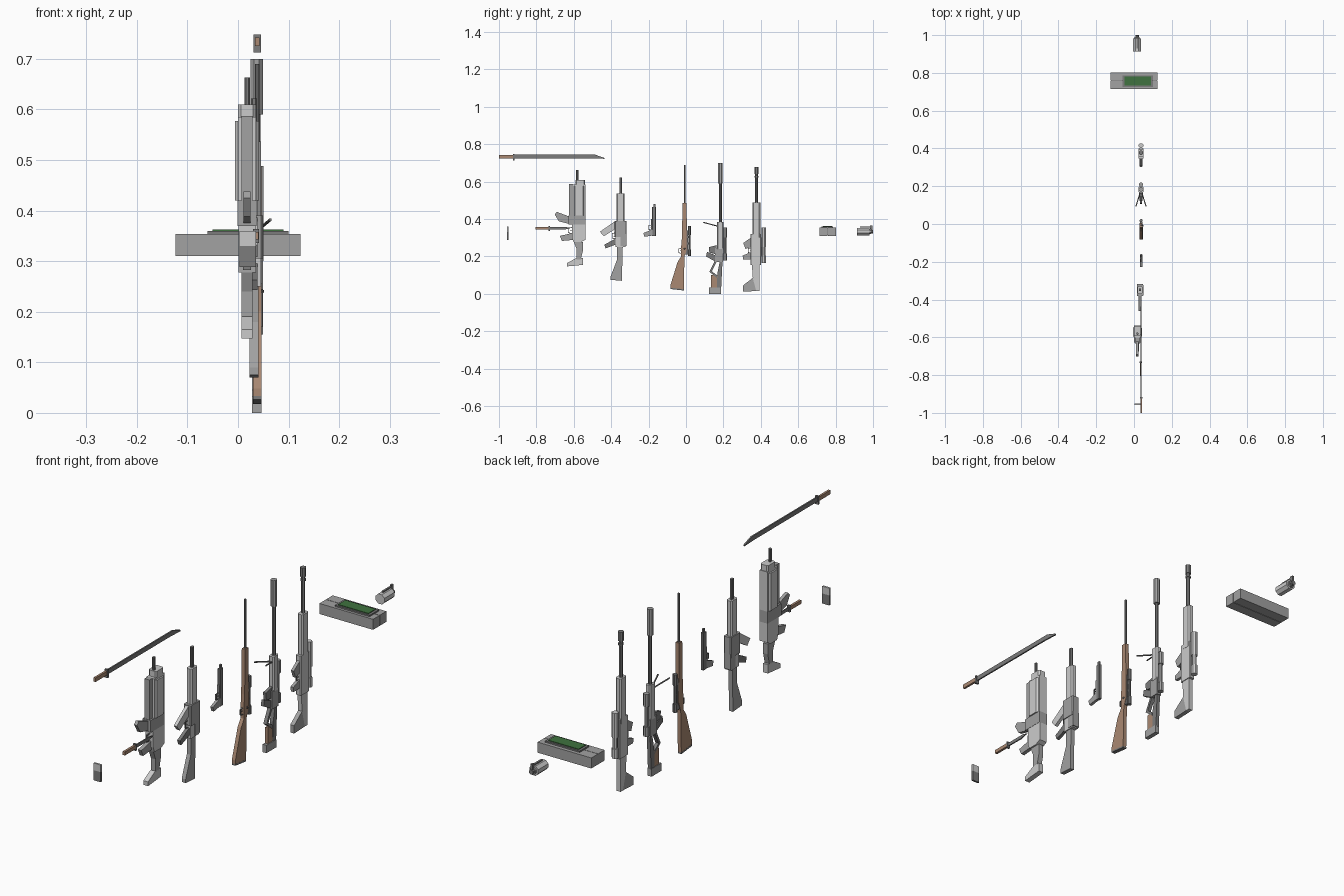
import bpy, bmesh, math
from mathutils import Vector

if "Cube" in bpy.data.objects:
    bpy.data.objects.remove(bpy.data.objects["Cube"])

COL = {"light": (.62, .62, .62, 1), "mid": (.36, .36, .36, 1), "dark": (.2, .2, .2, 1),
       "wood": (.4, .25, .17, 1), "green": (.05, .17, .05, 1)}
MATS = {}
for key, c in COL.items():
    MATS[key] = bpy.data.materials.new(key)
    MATS[key].diffuse_color = c


def finish(name, bm, mat):
    bmesh.ops.recalc_face_normals(bm, faces=bm.faces)
    me = bpy.data.meshes.new(name)
    bm.to_mesh(me)
    bm.free()
    ob = bpy.data.objects.new(name, me)
    me.materials.append(MATS[mat])
    bpy.context.collection.objects.link(ob)
    return ob


def prism(name, a, b, mat):
    """Solid between two matching outlines."""
    bm = bmesh.new()
    va, vb = [bm.verts.new(p) for p in a], [bm.verts.new(p) for p in b]
    bm.faces.new(va)
    bm.faces.new(vb[::-1])
    for i in range(len(va)):
        j = (i + 1) % len(va)
        bm.faces.new((va[i], vb[i], vb[j], va[j]))
    return finish(name, bm, mat)


def plate(name, pts, cx, w, mat="mid"):
    """Side profile (y, z) given thickness w in x."""
    return prism(name, [(cx - w / 2, y, z) for y, z in pts],
                 [(cx + w / 2, y, z) for y, z in pts], mat)


def bar(name, y0, y1, z0, z1, cx, w, mat="mid", cut=0):
    """Upright block with optional chamfered long edges."""
    a, b = cx - w / 2, cx + w / 2
    if cut:
        o = [(a + cut, y0), (b - cut, y0), (b, y0 + cut), (b, y1 - cut),
             (b - cut, y1), (a + cut, y1), (a, y1 - cut), (a, y0 + cut)]
    else:
        o = [(a, y0), (b, y0), (b, y1), (a, y1)]
    return prism(name, [(x, y, z0) for x, y in o], [(x, y, z1) for x, y in o], mat)


def rod(name, p, q, r, mat="dark", n=8):
    """Low-sided cylinder between two points."""
    p, q = Vector(p), Vector(q)
    rot = (q - p).to_track_quat('Z', 'Y')
    ring = [rot @ Vector((r * math.cos(t), r * math.sin(t), 0))
            for t in [math.tau * (i + .5) / n for i in range(n)]]
    return prism(name, [p + v for v in ring], [q + v for v in ring], mat)


def trigger(name, cx, y, z, d=.016, h=.03):
    """Thin C-shaped guard opening towards +y, plus the trigger blade."""
    t = .003
    plate(name + "_trigger_guard", [(y, z), (y - d, z + .003), (y - d, z + h - .003), (y, z + h),
                                    (y, z + h - t), (y - d + t, z + h - t - .003),
                                    (y - d + t, z + t + .003), (y, z + t)], cx, .005, "dark")
    plate(name + "_trigger", [(y, z + .013), (y - d * .6, z + .015), (y, z + .018)], cx, .003, "dark")


def scope(name, cx, y, z0, z1, r, mat="dark"):
    h = z1 - z0
    rod(name + "_tube", (cx, y, z0), (cx, y, z1), r * .65, mat)
    rod(name + "_front_bell", (cx, y, z1 - h * .3), (cx, y, z1), r, mat)
    rod(name + "_eyepiece", (cx, y, z0), (cx, y, z0 + h * .22), r, mat)
    for i, f in enumerate((.38, .6)):
        bar(f"{name}_mount_{i}", y - r * 1.7, y, z0 + h * f, z0 + h * f + .01, cx, .008, "dark")


# Sword, lying along y
c = .038
bar("sword_handle", -1, -.925, .725, .742, c, .009, "wood")
bar("sword_guard", -.925, -.917, .713, .748, c, .014, "dark")
plate("sword_blade", [(-.917, .725), (-.5, .725), (-.437, .722), (-.437, .727),
                      (-.485, .744), (-.917, .744)], c, .006, "dark")

# Knife, lying along y
bar("knife_handle", -.805, -.735, .343, .358, .036, .01, "wood")
bar("knife_guard", -.735, -.728, .336, .364, .036, .012, "dark")
plate("knife_blade", [(-.728, .344), (-.65, .343), (-.615, .352), (-.64, .357), (-.728, .357)], .036, .005, "dark")

# Small two-part flat case
bar("case_bottom", -.957, -.949, .288, .33, .019, .033, "dark")
bar("case_top", -.957, -.949, .33, .36, .019, .033, "light")

# Heavy gun
c = .018
bar("heavy_barrel", -.587, -.574, .605, .663, c, .011, "dark", .003)
bar("heavy_muzzle_block", -.592, -.54, .583, .61, c, .036, "light", .006)
bar("heavy_body", -.604, -.537, .42, .585, c, .036, "light")
bar("heavy_side_panels", -.6, -.545, .42, .577, c, .048, "light", .006)
bar("heavy_front_slab", -.626, -.604, .415, .587, c, .022, "mid")
bar("heavy_receiver", -.628, -.537, .37, .42, c, .037, "mid")
plate("heavy_lower", [(-.61, .37), (-.537, .37), (-.537, .29), (-.56, .278), (-.602, .278), (-.61, .3)], c, .035, "light")
plate("heavy_magazine", [(-.628, .375), (-.68, .388), (-.702, .425), (-.69, .438), (-.628, .415)], c, .014, "mid")
plate("heavy_grip", [(-.608, .288), (-.663, .283), (-.675, .31), (-.608, .325)], c, .016, "mid")
trigger("heavy", c, -.608, .322, .022, .035)
plate("heavy_stock", [(-.6, .278), (-.55, .278), (-.55, .235), (-.562, .185), (-.585, .185), (-.585, .24)], c, .022, "mid")
plate("heavy_stock_foot", [(-.59, .19), (-.55, .192), (-.55, .155), (-.635, .147), (-.635, .165)], c, .022, "light")

# Assault gun
c = .032
bar("assault_barrel", -.356, -.341, .53, .622, c, .012, "dark", .003)
bar("assault_handguard", -.371, -.328, .39, .537, c, .026, "light", .006)
bar("assault_receiver", -.382, -.318, .305, .39, c, .034, "mid", .004)
bar("assault_lower_receiver", -.377, -.323, .25, .32, c, .026, "light")
bar("assault_side_cover", -.35, -.318, .255, .32, c, .03, "mid")
plate("assault_magazine", [(-.38, .345), (-.44, .308), (-.46, .332), (-.445, .343), (-.38, .388)], c, .014, "light")
plate("assault_grip", [(-.377, .263), (-.43, .243), (-.437, .263), (-.377, .295)], c, .014, "dark")
trigger("assault", c, -.377, .293, .018, .035)
plate("assault_stock", [(-.368, .25), (-.338, .25), (-.343, .07), (-.404, .075), (-.404, .09), (-.37, .18)], c, .018, "mid")

# Pistol
c = .038
bar("pistol_barrel", -.175, -.164, .46, .48, c, .008, "dark")
bar("pistol_slide", -.181, -.16, .31, .465, c, .013, "dark", .002)
bar("pistol_frame", -.186, -.178, .32, .4, c, .01, "mid")
plate("pistol_grip", [(-.178, .312), (-.222, .305), (-.228, .325), (-.178, .345)], c, .012, "mid")
trigger("pistol", c, -.183, .34, .018, .03)

# Wooden scoped rifle
c = .038
rod("rifle_barrel", (c, -.006, .3), (c, -.006, .69), .005)
plate("rifle_wood_stock", [(-.018, .487), (.003, .487), (.006, .24), (-.008, .2), (-.012, .025), (-.083, .033),
                           (-.083, .048), (-.045, .17), (-.026, .2), (-.026, .25), (-.022, .3)], c, .016, "wood")
plate("rifle_butt_pad", [(-.012, .025), (-.012, .018), (-.083, .026), (-.083, .033)], c, .017, "dark")
bar("rifle_action", -.012, .01, .21, .34, c, .012, "dark")
rod("rifle_bolt", (c, 0, .245), (c + .012, -.01, .24), .003)
scope("rifle_scope", c, .018, .203, .362, .009)
trigger("rifle", c, -.024, .215)

# Sniper rifle with bipod
c = .037
rod("sniper_barrel", (c, .184, .37), (c, .184, .62), .008)
rod("sniper_suppressor", (c, .184, .59), (c, .184, .7), .013, "mid")
bar("sniper_handguard", .165, .2, .24, .385, c, .024, "light", .005)
bar("sniper_receiver", .155, .198, .17, .245, c, .022, "mid")
plate("sniper_magazine", [(.157, .215), (.125, .22), (.122, .25), (.165, .26)], c, .013, "dark")
plate("sniper_grip", [(.158, .172), (.107, .2), (.112, .225), (.158, .205)], c, .013, "dark")
trigger("sniper", c, .157, .2)
scope("sniper_scope", c, .209, .178, .355, .012, "mid")
bar("sniper_scope_rail", .198, .206, .19, .33, c, .01, "dark")
plate("sniper_stock_spine", [(.18, .17), (.195, .17), (.188, .03), (.165, .03), (.168, .11)], c, .015, "dark")
plate("sniper_stock_strut", [(.155, .18), (.165, .175), (.138, .12), (.165, .1), (.165, .085), (.125, .118)], c, .015, "dark")
bar("sniper_cheek_wood", .135, .17, .03, .1, c, .012, "wood")
bar("sniper_butt", .122, .187, .0, .033, c, .018, "mid")
for side, s in (("left", -1), ("right", 1)):
    rod("sniper_bipod_leg_" + side, (c + s * .003, .17, .362), (c + s * .027, .093, .382), .003)

# Marksman rifle
c = .037
rod("marksman_barrel", (c, .377, .47), (c, .377, .67), .008)
rod("marksman_muzzle", (c, .377, .64), (c, .377, .678), .012)
rod("marksman_muzzle_ring", (c, .377, .622), (c, .377, .63), .011)
bar("marksman_handguard", .356, .397, .3, .488, c, .026, "light", .006)
bar("marksman_receiver", .345, .402, .155, .32, c, .024, "light", .003)
plate("marksman_magazine", [(.347, .25), (.318, .24), (.306, .272), (.347, .3)], c, .013, "mid")
plate("marksman_grip", [(.347, .185), (.305, .185), (.303, .205), (.347, .222)], c, .013, "mid")
trigger("marksman", c, .347, .217)
rod("marksman_scope_tube", (c, .415, .165), (c, .415, .355), .01, "light")
rod("marksman_scope_front", (c, .415, .25), (c, .415, .355), .013, "light")
rod("marksman_scope_eyepiece", (c, .415, .165), (c, .415, .205), .013, "light")
bar("marksman_scope_rail", .4, .41, .2, .3, c, .01, "dark")
plate("marksman_stock", [(.352, .16), (.392, .16), (.392, .015), (.375, .015), (.357, .085)], c, .018, "light")
plate("marksman_stock_toe", [(.357, .085), (.375, .015), (.305, .012), (.305, .045)], c, .018, "mid")

# Long equipment box with green panel
for i, (y0, y1) in enumerate(((.714, .7565), (.7585, .802))):
    bar(f"box_half_{i}", y0, y1, .31, .354, 0, .248, "mid")
bar("box_core", .72, .796, .314, .352, 0, .244, "dark")
bar("box_panel_frame", .725, .787, .354, .36, .02, .16, "dark")
bar("box_green_panel", .732, .78, .36, .363, .02, .14, "green")

# Grenade, lying along y
c = .016
rod("grenade_body", (c, .914, .333), (c, .982, .333), .022, "light")
rod("grenade_neck", (c, .982, .333), (c, .99, .333), .015, "mid")
rod("grenade_cap", (c, .988, .333), (c, 1, .333), .01)
bar("grenade_lever_post", .985, .998, .333, .365, c, .009, "dark")
bar("grenade_lever", .93, .995, .355, .36, c, .008, "dark")

for m in bpy.data.materials:
    if m.users and not m.is_grease_pencil:
        m.use_nodes = True
        m.node_tree.nodes["Principled BSDF"].inputs["Base Color"].default_value = m.diffuse_color
